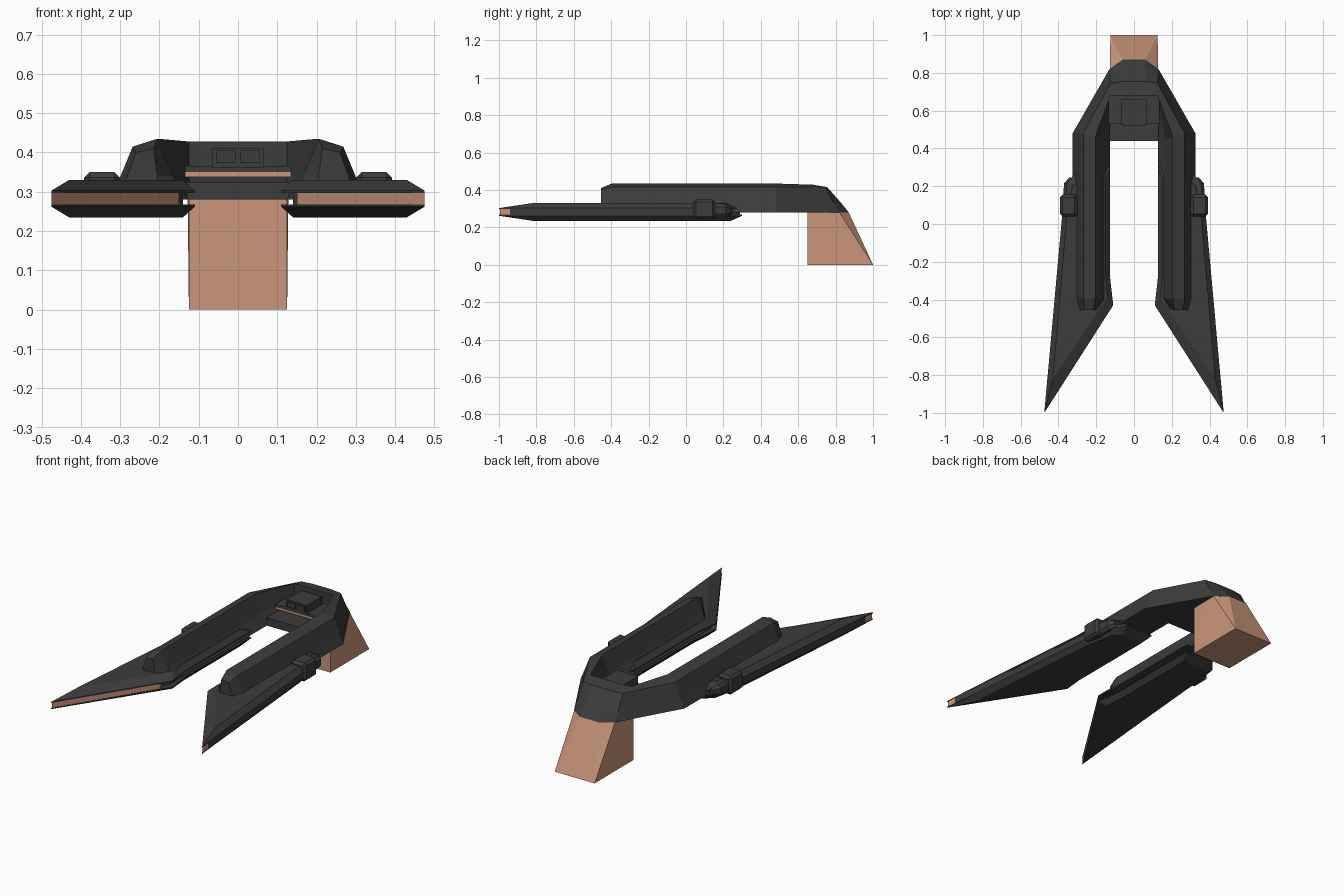
import bpy, bmesh


def material(name, color):
    m = bpy.data.materials.new(name)
    m.diffuse_color = (*color, 1)
    return m


DARK = material("dark_grey", (0.045, 0.045, 0.045))
COPPER = material("copper", (0.60, 0.31, 0.20))


def finish(bm, name, mat, mirror):
    bmesh.ops.recalc_face_normals(bm, faces=bm.faces)
    me = bpy.data.meshes.new(name)
    bm.to_mesh(me)
    bm.free()
    me.materials.append(mat)
    ob = bpy.data.objects.new(name, me)
    bpy.context.collection.objects.link(ob)
    if mirror:
        ob.modifiers.new("mirror", 'MIRROR').use_clip = True
    return ob


def loft(name, rings, mat=DARK, mirror=True, cap_end=True):
    bm = bmesh.new()
    vs = [[bm.verts.new(p) for p in r] for r in rings]
    n = len(vs[0])
    for a, b in zip(vs, vs[1:]):
        for i in range(n):
            j = (i + 1) % n
            bm.faces.new((a[i], a[j], b[j], b[i]))
    bm.faces.new(vs[0])
    if cap_end:
        bm.faces.new(vs[-1])
    return finish(bm, name, mat, mirror)


def prism(name, layers, mat=DARK):
    return loft(name, [[(x, y, z) for x, y in outline] for outline, z in layers], mat)


def box(name, x, y, z, mat=DARK, mirror=False, bevel=0):
    r = [[(x[0], y[0], h), (x[1], y[0], h), (x[1], y[1], h), (x[0], y[1], h)] for h in z]
    ob = loft(name, r, mat, mirror)
    if bevel:
        b = ob.modifiers.new("bevel", 'BEVEL')
        b.width, b.segments = bevel, 1
    return ob


# U-shaped frame: half is lofted from arm tip to nose centre, then mirrored
arm = [(0.325, 0.28), (0.303, 0.33), (0.268, 0.415), (0.205, 0.435), (0.165, 0.34), (0.127, 0.28)]
tip = [(0.285, 0.28), (0.285, 0.33), (0.26, 0.40), (0.215, 0.41), (0.205, 0.34), (0.205, 0.28)]
bend_y = [0.48, 0.48, 0.48, 0.46, 0.45, 0.44]
loft("frame", [
    [(x, -0.455, z) for x, z in tip],
    [(x, -0.395, z) for x, z in arm],
    [(x, y, z) for (x, z), y in zip(arm, bend_y)],
    [(0.13, 0.82, 0.28), (0.127, 0.79, 0.33), (0.125, 0.745, 0.415),
     (0.125, 0.68, 0.428), (0.125, 0.68, 0.34), (0.12, 0.5, 0.28)],
    [(0.06, 0.87, 0.28), (0.06, 0.83, 0.33), (0.06, 0.755, 0.415),
     (0.06, 0.68, 0.428), (0.06, 0.68, 0.34), (0.06, 0.5, 0.28)],
    [(0, 0.87, 0.28), (0, 0.83, 0.33), (0, 0.755, 0.415),
     (0, 0.68, 0.428), (0, 0.68, 0.34), (0, 0.5, 0.28)],
], cap_end=False)

# Recessed tray between the arms, with a copper layer and a small twin-socket block
box("tray_floor", (-0.13, 0.13), (0.44, 0.7), (0.28, 0.325))
box("tray_copper", (-0.135, 0.135), (0.53, 0.69), (0.338, 0.35), COPPER)
box("tray_top", (-0.135, 0.135), (0.53, 0.69), (0.35, 0.365))
box("socket_block", (-0.065, 0.065), (0.525, 0.66), (0.36, 0.412))
box("socket", (0.006, 0.056), (0.519, 0.53), (0.375, 0.405), mirror=True)

# Copper grip: slanted block under the nose
bm = bmesh.new()
for x in (-1, 1):
    for p in ((0.125, 0.65, 0), (0.125, 1, 0), (0.125, 0.65, 0.28), (0.128, 0.82, 0.28), (0.06, 0.87, 0.28)):
        bm.verts.new((x * p[0], p[1], p[2]))
bmesh.ops.convex_hull(bm, input=bm.verts)
finish(bm, "grip", COPPER, False)

# Swept blades: two bevelled plates around a recessed core with a copper rear edge
rim = [(0.475, -1), (0.38, 0.05), (0.345, 0.22), (0.30, 0.30), (0.127, 0.30), (0.127, -0.28), (0.11, -0.43)]
face = [(0.43, -0.82), (0.355, 0.05), (0.325, 0.20), (0.285, 0.24), (0.15, 0.24), (0.15, -0.28), (0.14, -0.39)]
core = [(0.47, -0.94), (0.378, 0.05), (0.343, 0.22), (0.298, 0.29), (0.14, 0.29), (0.14, -0.28), (0.14, -0.42)]
prism("blade_upper", [(rim, 0.297), (rim, 0.303), (face, 0.33)])
prism("blade_lower", [(face, 0.235), (rim, 0.262), (rim, 0.268)])
prism("blade_core", [(core, 0.266), (core, 0.299)])
edge = [(0.474, -0.995), (0.465, -0.90), (0.17, -0.43), (0.15, -0.485)]
prism("blade_copper_edge", [(edge, 0.267), (edge, 0.298)], COPPER)

# Side clamps with forward nubs
box("clamp", (0.30, 0.392), (0.04, 0.155), (0.245, 0.35), mirror=True, bevel=0.014)
loft("clamp_nub", [
    [(0.305, y, zc - h), (x - 0.015, y, zc - h), (x, y, zc - h / 2),
     (x, y, zc + h / 2), (x - 0.015, y, zc + h), (0.305, y, zc + h)]
    for y, x, zc, h in ((0.15, 0.375, 0.29, 0.04), (0.215, 0.37, 0.29, 0.035), (0.245, 0.345, 0.29, 0.02))])
